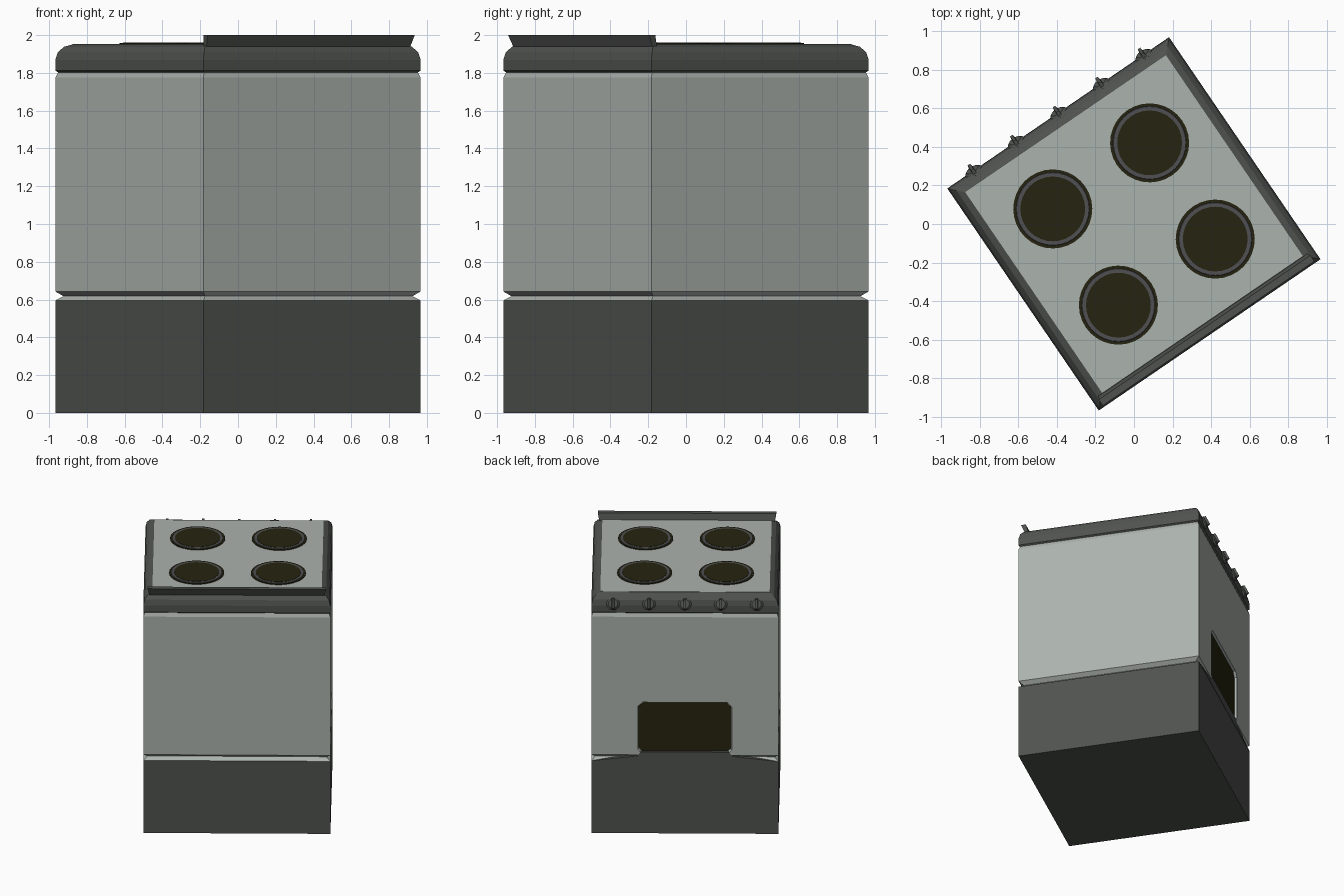
import bpy, bmesh, math
from mathutils import Matrix, Vector

if "Cube" in bpy.data.objects:
    bpy.data.objects.remove(bpy.data.objects["Cube"])

TURN = Matrix.Rotation(math.radians(34.3), 4, 'Z')   # whole cooker is turned; its own front is local +y


def mat(name, r, g, b):
    m = bpy.data.materials.new(name)
    m.diffuse_color = (r, g, b, 1)
    m.use_nodes = True
    m.node_tree.nodes["Principled BSDF"].inputs["Base Color"].default_value = m.diffuse_color
    return m


ENAMEL = mat("pale grey enamel", 0.41, 0.445, 0.415)
DARK = mat("dark grey metal", 0.077, 0.084, 0.077)
BLACK = mat("olive black", 0.019, 0.017, 0.005)
RING = mat("ring grey", 0.08, 0.08, 0.085)


def finish(name, bm, *mats):
    bmesh.ops.recalc_face_normals(bm, faces=bm.faces)
    me = bpy.data.meshes.new(name)
    bm.to_mesh(me)
    bm.free()
    for m in mats:
        me.materials.append(m)
    ob = bpy.data.objects.new(name, me)
    bpy.context.collection.objects.link(ob)
    ob.matrix_world = TURN
    return ob


def loft(name, loops, *mats):
    """Closed solid through matching loops of points."""
    bm = bmesh.new()
    rings = [[bm.verts.new(p) for p in loop] for loop in loops]
    for a, b in zip(rings, rings[1:]):
        for i in range(len(a)):
            j = (i + 1) % len(a)
            bm.faces.new((a[i], a[j], b[j], b[i]))
    bm.faces.new(rings[0])
    bm.faces.new(rings[-1])
    return finish(name, bm, *mats)


def square(h, z):
    return [(-h, -h, z), (h, -h, z), (h, h, z), (-h, h, z)]


def circle(r, z, n=32, cx=0, cy=0):
    return [(cx + r * math.cos(2 * math.pi * i / n), cy + r * math.sin(2 * math.pi * i / n), z)
            for i in range(n)]


def window(hw, z0, z1, c, y):
    return [(-hw + c, y, z0), (hw - c, y, z0), (hw, y, z0 + c), (hw, y, z1 - c),
            (hw - c, y, z1), (-hw + c, y, z1), (-hw, y, z1 - c), (-hw, y, z0 + c)]


H = 0.696
# lower drawer block
loft("base", [square(H, 0), square(H, 0.595)], DARK)

# oven body with V groove below and bevel above
body = loft("oven_body", [square(H, 0.595), square(0.665, 0.618), square(H, 0.643),
                          square(H, 1.775), square(0.683, 1.81)], ENAMEL)

# recess for the oven window
cutter = loft("window_cutter", [window(0.345, 0.655, 1.07, 0.035, 0.675),
                                window(0.355, 0.645, 1.08, 0.035, 0.72)])
mod = body.modifiers.new("recess", 'BOOLEAN')
mod.object = cutter
mod.solver = 'EXACT'
bpy.context.view_layer.objects.active = body
bpy.ops.object.modifier_apply(modifier="recess")
bpy.data.objects.remove(cutter)
loft("window_glass", [window(0.344, 0.66, 1.068, 0.035, 0.67),
                      window(0.344, 0.66, 1.068, 0.035, 0.679)], BLACK)

# dark drawer lip rising to the window sill, filling the groove
lip = [(-H, 0.594), (H, 0.594), (0.35, 0.635), (0.33, 0.668), (-0.33, 0.668), (-0.35, 0.635)]
loft("drawer_lip", [[(x, y, z) for x, z in lip] for y in (0.665, 0.698)], DARK)

# rounded hob frame and flat hob panel
loft("hob_frame", [square(0.685, 1.803), square(H, 1.812), square(H, 1.868), square(0.686, 1.91),
                   square(0.663, 1.938), square(0.632, 1.95)], DARK)
loft("hob_panel", [square(0.63, 1.945), square(0.63, 1.953)], ENAMEL)

# rear ledge leaning backwards
loft("rear_ledge", [[(-w, y0, z), (w, y0, z), (w, y1, z), (-w, y1, z)]
                    for w, y0, y1, z in ((0.652, -0.66, -0.63, 1.935), (0.664, -0.687, -0.65, 2.0))], DARK)

# four hotplates, each a black disc with a grey ring
for sx in (-1, 1):
    for sy in (-1, 1):
        cx, cy = 0.304 * sx, 0.302 * sy
        loft("hotplate", [circle(0.205, 1.95, cx=cx, cy=cy), circle(0.205, 1.958, cx=cx, cy=cy)], BLACK)
        loft("hotplate_ring", [circle(0.192, 1.956, cx=cx, cy=cy), circle(0.188, 1.96, cx=cx, cy=cy)], RING)
        loft("hotplate_centre", [circle(0.168, 1.958, cx=cx, cy=cy), circle(0.168, 1.962, cx=cx, cy=cy)], BLACK)

# five control knobs with grips on the front edge
tilt = Matrix.Rotation(math.radians(-65), 4, 'X')
for i in range(5):
    place = TURN @ Matrix.Translation(((i - 2) * 0.267, 0.69, 1.88)) @ tilt
    knob = loft("knob", [circle(0.05, -0.02, 12), circle(0.05, 0.005, 12), circle(0.035, 0.018, 12)], DARK)
    grip = loft("knob_grip", [[(-w, -l, z), (w, -l, z), (w, l, z), (-w, l, z)]
                              for w, l, z in ((0.012, 0.045, 0.0), (0.008, 0.036, 0.035))], DARK)
    knob.matrix_world = place
    grip.matrix_world = place
